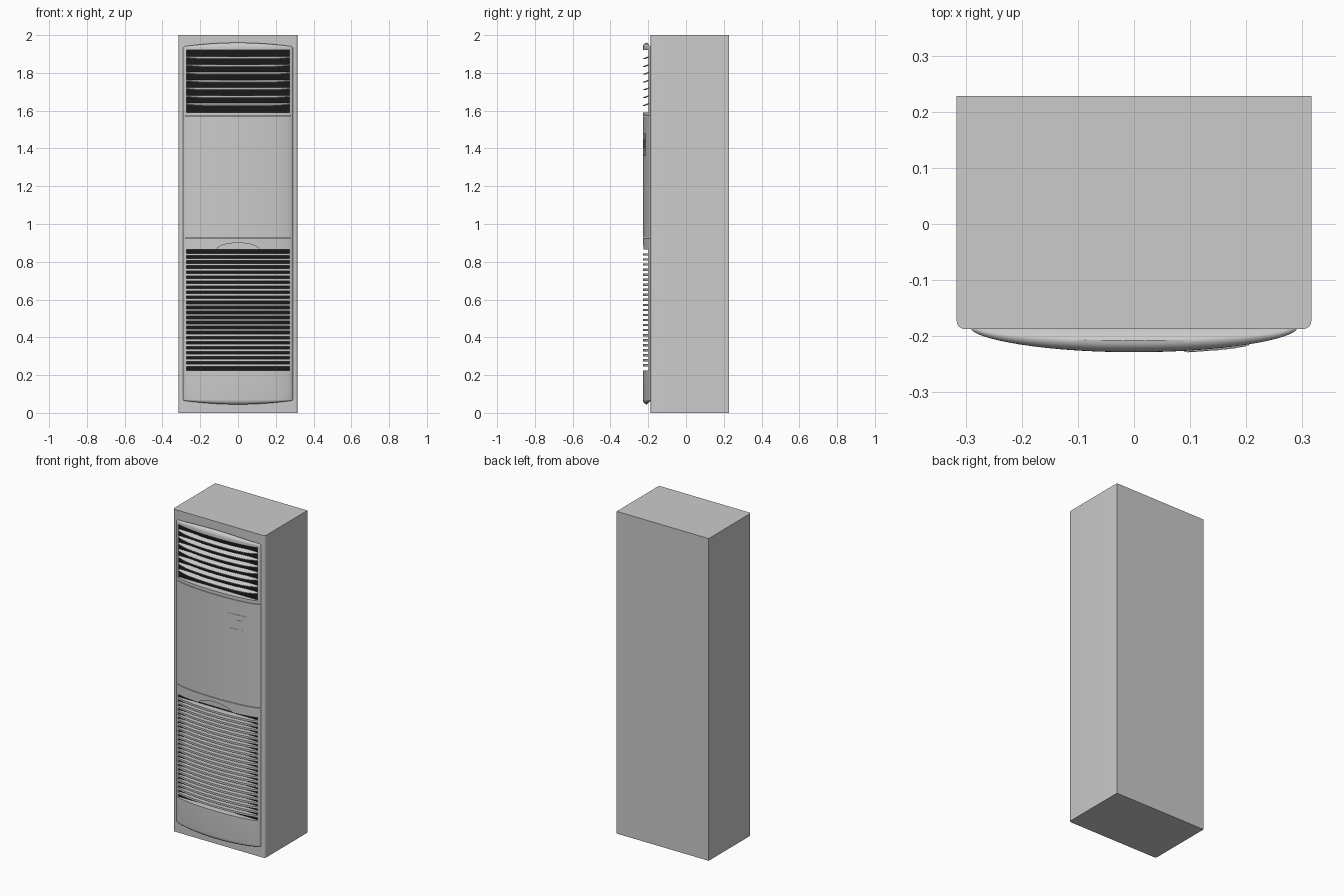
import bpy, bmesh, math

if "Cube" in bpy.data.objects:
    bpy.data.objects.remove(bpy.data.objects["Cube"])

W, FRONT, BACK, BULGE = 0.29, -0.187, 0.2285, 0.0415   # bulged panel half width, cabinet faces, bulge depth


def material(name, c):
    m = bpy.data.materials.new(name)
    m.diffuse_color = (c, c, c, 1)
    m.use_nodes = True
    m.node_tree.nodes["Principled BSDF"].inputs["Base Color"].default_value = m.diffuse_color
    return m


BLACK = material("black", 0.01)
PALE = material("pale_grey", 0.85)


def curve(x):
    """Bulge depth in front of the cabinet at x."""
    return BULGE * max(0.0, 1 - (x / W) ** 2) ** 0.6


def loft(name, rings, mat=None, smooth=True):
    """Skin a list of equal closed rings and cap both ends."""
    bm = bmesh.new()
    rs = [[bm.verts.new(p) for p in r] for r in rings]
    n = len(rs[0])
    for a, b in zip(rs, rs[1:]):
        for i in range(n):
            j = (i + 1) % n
            bm.faces.new((a[i], a[j], b[j], b[i]))
    bm.faces.new(rs[0])
    bm.faces.new(rs[-1])
    bmesh.ops.recalc_face_normals(bm, faces=bm.faces)
    me = bpy.data.meshes.new(name)
    bm.to_mesh(me)
    bm.free()
    ob = bpy.data.objects.new(name, me)
    bpy.context.collection.objects.link(ob)
    if mat:
        me.materials.append(mat)
    if smooth:
        shade(ob)
    return ob


def shade(ob):
    bpy.ops.object.select_all(action='DESELECT')
    ob.select_set(True)
    bpy.context.view_layer.objects.active = ob
    bpy.ops.object.shade_smooth_by_angle(angle=math.radians(35))


def box(name, x0, x1, y0, y1, z0, z1, mat=None):
    return loft(name, [[(x0, y0, z), (x1, y0, z), (x1, y1, z), (x0, y1, z)] for z in (z0, z1)], mat, False)


def cut(ob, cutter):
    cutter.hide_render = True
    bpy.context.view_layer.objects.active = ob
    m = ob.modifiers.new("cut", 'BOOLEAN')
    m.operation, m.solver, m.object = 'DIFFERENCE', 'EXACT', cutter
    bpy.ops.object.modifier_apply(modifier=m.name)
    bpy.data.objects.remove(cutter)
    shade(ob)


def section(z, grow=1.0, arch=0.0):
    """Plan section of the bulged front; grow < 1 shrinks it towards a rounded end."""
    hw = W - 0.018 * (1 - grow)
    pts = []
    for i in range(41):
        u = math.sin(math.pi * (i / 40 - 0.5))
        y = FRONT - curve(u * W) * (0.5 + 0.5 * grow)
        pts.append((u * hw, y, z + arch * u * u))
    return pts + [(hw, FRONT + 0.008, z + arch), (-hw, FRONT + 0.008, z + arch)]


def rounded_end(z, sign):
    """Sections from the outer end inwards; sign is +1 for the top end."""
    out = []
    for i in range(7):
        a = math.pi / 2 * i / 6
        out.append(section(z - sign * 0.026 * (1 - math.cos(a)), math.sin(a), -sign * 0.018 * math.cos(a)))
    return out


def slat(name, x0, x1, z, thick, depth, tilt, proud=0.0, mat=None, n=24):
    """Curved strip following the bulge; its front edge drops by tilt times its depth."""
    rings = []
    for i in range(n + 1):
        x = x0 + (x1 - x0) * i / n
        yf = FRONT - curve(x) - proud
        yb = min(FRONT - 0.001, yf + depth)
        zf = z - tilt * (yb - yf)
        h = thick / 2
        rings.append([(x, yf, zf - h), (x, yf, zf + h), (x, yb, z + h), (x, yb, z - h)])
    return loft(name, rings, mat)


# Cabinet with softened front corners, plus thin back sheet
r, hx = 0.014, 0.316
corner = [(hx - r + r * math.sin(a), FRONT + r - r * math.cos(a)) for a in [math.pi / 2 * i / 6 for i in range(7)]]
outline = corner + [(hx, BACK - 0.003), (-hx, BACK - 0.003)] + [(-x, y) for x, y in reversed(corner)]
loft("cabinet", [[(x, y, z) for x, y in outline] for z in (0, 2)])
box("back_sheet", -hx, hx, BACK - 0.003, BACK, 0, 2)

# Bulged front in three sections with hairline seams
lower = loft("lower_front", rounded_end(0.045, -1) + [section(0.925)])
loft("middle_front", [section(0.928), section(1.568)])
upper = loft("upper_front", [section(1.571)] + rounded_end(1.96, 1)[::-1])

# Grille openings and the finger recess above the intake
GX = 0.272
cut(upper, box("outlet_cutter", -GX, GX, -0.4, 0, 1.59, 1.92))
cut(lower, box("intake_cutter", -GX, GX, -0.4, 0, 0.225, 0.865))
ell = [(0.115 * math.cos(a), 0.86 + 0.04 * math.sin(a)) for a in [math.pi * i / 24 for i in range(25)]]
cut(lower, loft("recess_cutter", [[(x, y, z) for x, z in ell] for y in (-0.3, -0.216)], smooth=False))

# Dark backs behind both grilles
box("outlet_back", -GX, GX, FRONT - 0.001, FRONT + 0.002, 1.59, 1.92, BLACK)
box("intake_back", -GX, GX, FRONT - 0.001, FRONT + 0.002, 0.225, 0.865, BLACK)

# Tilted outlet louvres
for i in range(7):
    slat(f"outlet_louvre_{i + 1}", -GX, GX, 1.638 + 0.0412 * i, 0.003, 0.028, 0.38, mat=PALE)

# Straight intake bars
for i in range(23):
    slat(f"intake_bar_{i + 1}", -GX, GX, 0.225 + 0.64 * (i + 1) / 24, 0.012, 0.05, 0)

# Control plate with display and lower flap line
slat("control_plate", 0.09, 0.205, 1.42, 0.12, 0.006, 0, 0.002)
slat("control_display", 0.14, 0.182, 1.425, 0.045, 0.006, 0, 0.0035)
slat("control_flap", 0.095, 0.2, 1.377, 0.024, 0.006, 0, 0.003)
